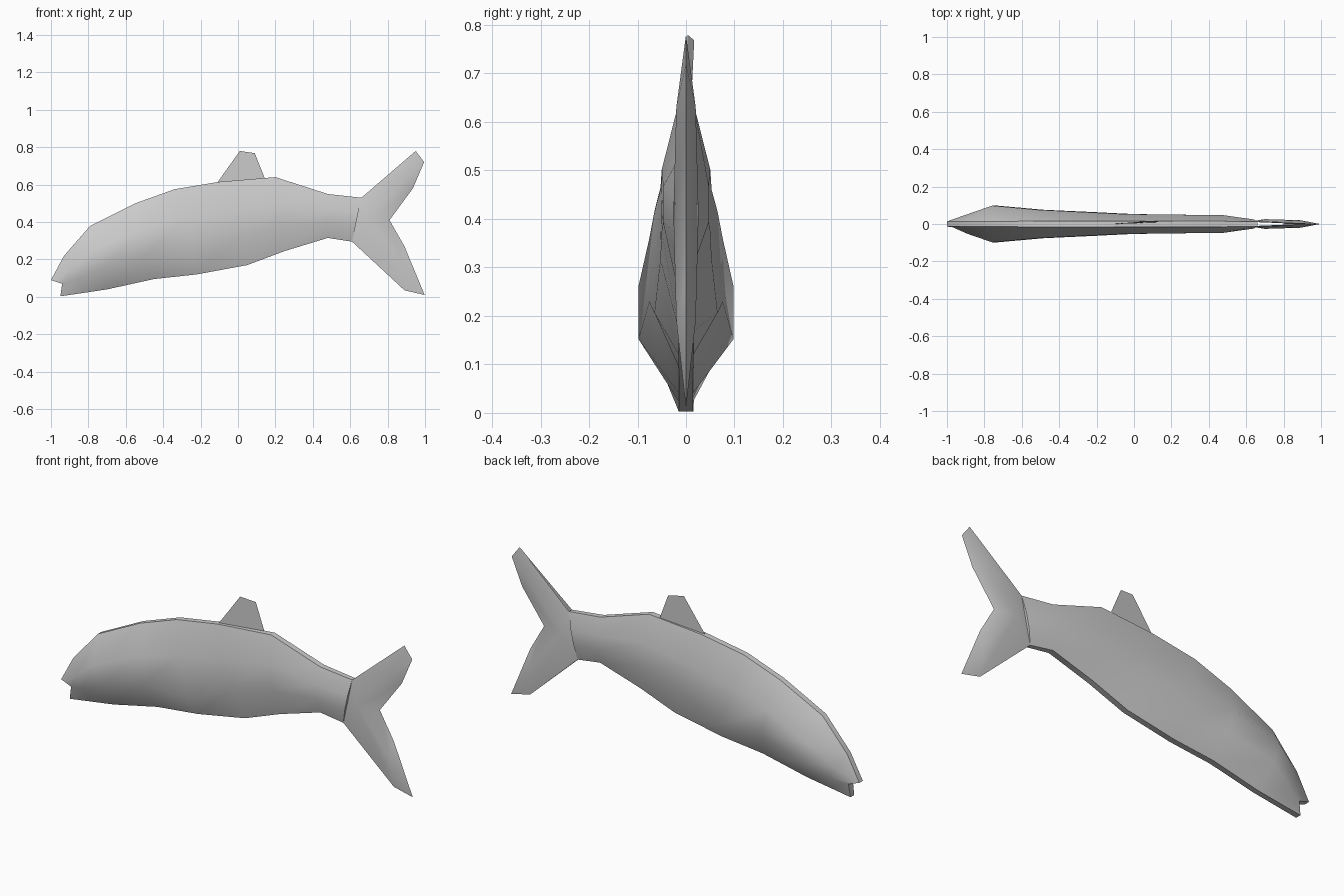
import bpy, bmesh, math

old = bpy.data.objects.get("Cube")
if old:
    bpy.data.objects.remove(old, do_unlink=True)

# Single light grey colour
grey = bpy.data.materials.new("light_grey")
grey.use_nodes = True
colour = (0.6, 0.6, 0.6, 1.0)
grey.diffuse_color = colour
grey.node_tree.nodes["Principled BSDF"].inputs["Base Color"].default_value = colour


def finish(name, bm, sharp_angle=None):
    """Turn a bmesh into a named, coloured object."""
    bmesh.ops.remove_doubles(bm, verts=bm.verts, dist=0.0005)
    bmesh.ops.recalc_face_normals(bm, faces=bm.faces)
    mesh = bpy.data.meshes.new(name)
    bm.to_mesh(mesh)
    bm.free()
    mesh.materials.append(grey)
    obj = bpy.data.objects.new(name, mesh)
    bpy.context.collection.objects.link(obj)
    if sharp_angle is not None:
        bpy.ops.object.select_all(action='DESELECT')
        obj.select_set(True)
        bpy.context.view_layer.objects.active = obj
        bpy.ops.object.shade_smooth_by_angle(angle=math.radians(sharp_angle))
    return obj


# Body: slanted eight-sided rings from snout to tail root
# back x, back z, belly x, belly z, half width, ridge half width, lower fraction
stations = [
    (-0.93, 0.22, -0.82, 0.022, 0.052, 0.014, 0.36),
    (-0.79, 0.38, -0.70, 0.04, 0.098, 0.014, 0.33),
    (-0.55, 0.50, -0.45, 0.095, 0.076, 0.015, 0.33),
    (-0.34, 0.575, -0.22, 0.12, 0.065, 0.015, 0.19),
    (-0.10, 0.615, 0.05, 0.17, 0.053, 0.015, 0.33),
    (0.20, 0.64, 0.25, 0.245, 0.05, 0.015, 0.33),
    (0.48, 0.55, 0.48, 0.315, 0.047, 0.015, 0.33),
    (0.66, 0.53, 0.61, 0.295, 0.024, 0.012, 0.33),
]
# Half sections run from back to belly; the first is the open mouth notch
halves = [[(-1.0, 0.014, 0.09), (-0.97, 0.017, 0.08),
           (-0.94, 0.019, 0.07), (-0.95, 0.015, 0.003)]]
for tx, tz, bx, bz, w, ridge, low in stations:
    def along(f, y):
        return (bx + (tx - bx) * f, y, bz + (tz - bz) * f)
    halves.append([along(1, ridge), along(0.65, w), along(low, w), along(0, ridge)])

bm = bmesh.new()
rings = []
for half in halves:
    ring = half + [(x, -y, z) for x, y, z in reversed(half)]
    rings.append([bm.verts.new(p) for p in ring])
for a, b in zip(rings, rings[1:]):
    for i in range(8):
        j = (i + 1) % 8
        bm.faces.new((a[i], a[j], b[j], b[i]))
for i in range(3):  # mouth end
    bm.faces.new((rings[0][i], rings[0][i + 1], rings[0][6 - i], rings[0][7 - i]))
bm.faces.new(rings[-1])
finish("body", bm, 40)

# Tail fluke: thin outline with a raised middle ridge on each side
outline = [(0.66, 0.53), (0.95, 0.78), (0.995, 0.72), (0.935, 0.58), (0.81, 0.41),
           (0.89, 0.27), (0.998, 0.01), (0.89, 0.035), (0.61, 0.295)]
ridges = [(0.70, 0.41), (0.89, 0.63), (0.88, 0.19)]  # hub, upper lobe, lower lobe
panels = [(0, 1, 10, 9), (1, 2, 10), (2, 3, 10), (3, 4, 9, 10), (4, 5, 11, 9),
          (5, 6, 11), (6, 7, 11), (7, 8, 9, 11), (8, 0, 9)]
bm = bmesh.new()
roots = []
for side in (-1, 1):
    points = [bm.verts.new((x, side * (0.012 if i in (0, 8) else 0.0), z))
              for i, (x, z) in enumerate(outline)]
    points += [bm.verts.new((x, side * y, z))
               for (x, z), y in zip(ridges, (0.026, 0.02, 0.02))]
    for panel in panels:
        bm.faces.new([points[i] for i in panel])
    roots.append((points[0], points[8]))
bm.faces.new((roots[0][0], roots[0][1], roots[1][1], roots[1][0]))
finish("tail_fluke", bm, 40)

# Dorsal fin: a thin, slightly leaning sheet
bm = bmesh.new()
bm.faces.new([bm.verts.new(p) for p in (
    (-0.115, 0.0, 0.605), (0.145, 0.01, 0.63), (0.09, 0.017, 0.768), (0.01, 0.003, 0.78))])
finish("dorsal_fin", bm)
